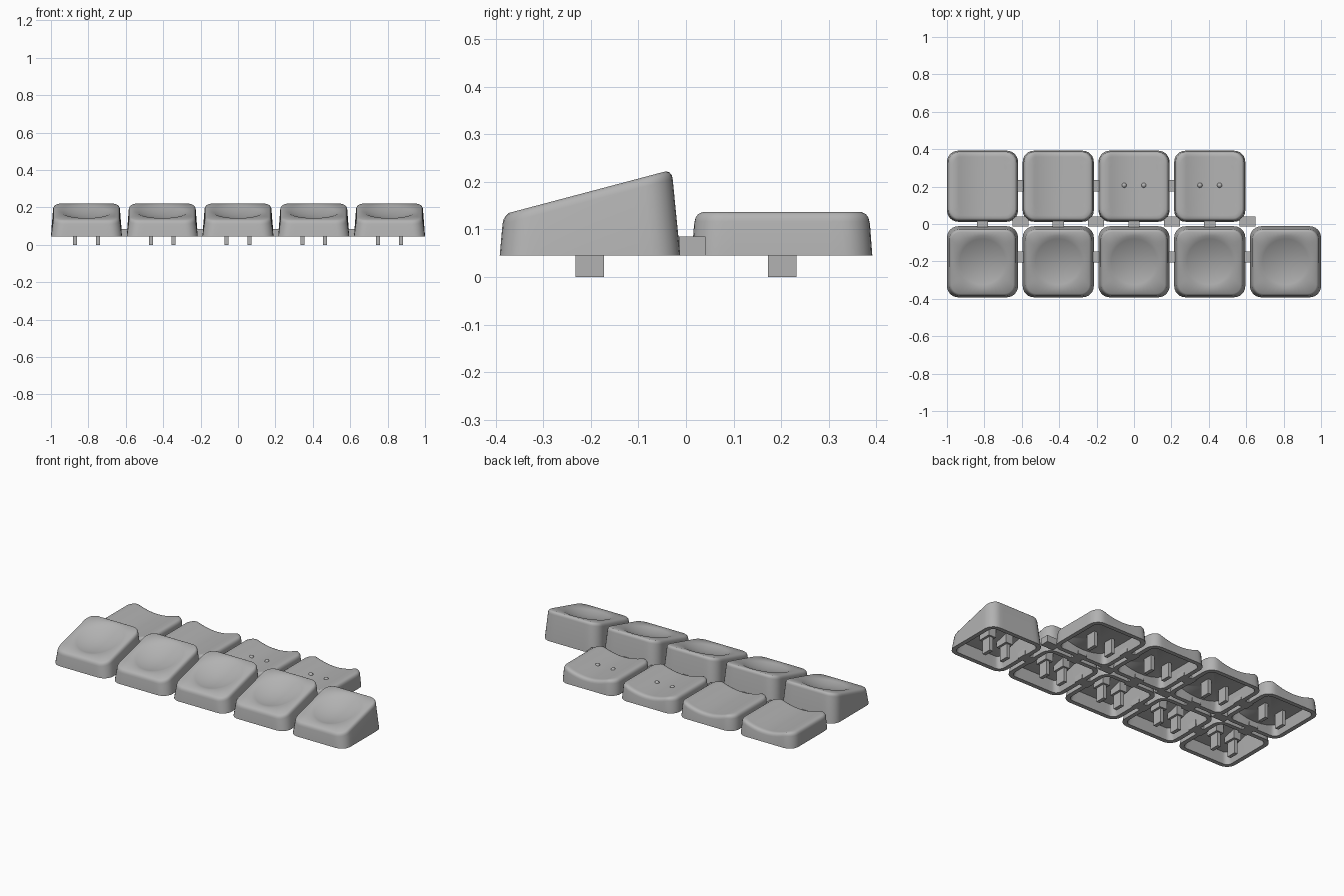
import bpy, bmesh, math

cube = bpy.data.objects.get("Cube")
if cube:
    bpy.data.objects.remove(cube, do_unlink=True)

grey = bpy.data.materials.new("plain_grey")
grey.use_nodes = True
grey.diffuse_color = (0.45, 0.45, 0.45, 1)
grey.node_tree.nodes["Principled BSDF"].inputs["Base Color"].default_value = (0.45, 0.45, 0.45, 1)

PITCH, BASE, DISH, DEPTH = 0.405, 0.045, 0.14, 0.028
COLUMNS = [PITCH * i for i in range(-2, 3)]


def finish(bm, name, smooth=False):
    bmesh.ops.recalc_face_normals(bm, faces=bm.faces)
    mesh = bpy.data.meshes.new(name)
    bm.to_mesh(mesh)
    bm.free()
    mesh.materials.append(grey)
    obj = bpy.data.objects.new(name, mesh)
    bpy.context.collection.objects.link(obj)
    if smooth:
        bpy.ops.object.select_all(action="DESELECT")
        obj.select_set(True)
        bpy.context.view_layer.objects.active = obj
        bpy.ops.object.shade_smooth_by_angle(angle=math.radians(35))
    return obj


def box(name, x0, x1, y0, y1, z0, z1):
    bm = bmesh.new()
    bmesh.ops.create_cube(bm, size=1)
    for v in bm.verts:
        v.co = (x0 + (v.co.x + 0.5) * (x1 - x0), y0 + (v.co.y + 0.5) * (y1 - y0),
                z0 + (v.co.z + 0.5) * (z1 - z0))
    return finish(bm, name)


def rounded_square(half, radius, cy=0, arc=6, side=10):
    """Outline points, counter-clockwise, with the straight sides subdivided."""
    pts, flat = [], half - radius
    for k in range(4):
        c, s = round(math.cos(k * math.pi / 2)), round(math.sin(k * math.pi / 2))
        local = [(half, -flat + 2 * flat * i / side) for i in range(side)]
        local += [(flat + radius * math.cos(a), flat + radius * math.sin(a))
                  for a in (math.pi / 2 * i / arc for i in range(arc))]
        pts += [(c * x - s * y, s * x + c * y + cy) for x, y in local]
    return pts


def front_top(x, y):
    bowl = max(0, 1 - (x * x + y * y) / DISH ** 2)
    return 0.18 + 0.265 * y - DEPTH * bowl


def back_top(x, y):
    return 0.137 - DEPTH * max(0, 1 - (x / DISH) ** 2)


def keycap(name, cx, cy, top, round_dish, top_half, shift):
    bm = bmesh.new()

    def ring(pts, z):
        return [bm.verts.new((cx + x, cy + y, z(x, y))) for x, y in pts]

    def outline(inset, z, half=top_half, dy=shift):
        return ring(rounded_square(half - inset, max(0.06 - inset, 0.02), dy), z)

    def floor(x, y):
        return BASE

    # hollow inside, from the ceiling down to the rim
    rings = [outline(0.034, lambda x, y: top(x, y) - 0.03),
             outline(0.026, floor, 0.19, 0),
             outline(0, floor, 0.19, 0)]
    # outer wall and rounded top edge
    for inset, drop in ((0, 0.02), (0.002, 0.011), (0.007, 0.004), (0.014, 0)):
        rings.append(outline(inset, lambda x, y, d=drop: top(x, y) - d))
    # dished top surface
    if round_dish:
        base = rounded_square(1, 0.3)
        for i in range(8):
            r = DISH * (1 - i / 8)
            rings.append(ring([(r * x / math.hypot(x, y), r * y / math.hypot(x, y))
                               for x, y in base], top))
    else:
        for i in range(1, 12):
            f = 1 - i / 12
            rings.append(ring([(x * f, y * f) for x, y in
                               rounded_square(top_half - 0.014, 0.046, shift)], top))
    for a, b in zip(rings, rings[1:]):
        for i in range(len(a)):
            j = (i + 1) % len(a)
            bm.faces.new((a[i], a[j], b[j], b[i]))
    for end, drop in ((rings[0], 0.03), (rings[-1], 0)):
        mid = bm.verts.new((cx, cy, top(0, 0) - drop))
        for i in range(len(end)):
            bm.faces.new((end[i], end[(i + 1) % len(end)], mid))
    finish(bm, name, True)


def stems(name, cx, cy, height, braced):
    for side in (-1, 1):
        x = cx + side * 0.061
        box(name + "_stem", x - 0.011, x + 0.011, cy - 0.03, cy + 0.03, 0, height)
        if braced:
            # thicker block carrying each stem under the tall ceiling
            box(name + "_stem_brace", x - 0.025, x + 0.025, cy - 0.04, cy + 0.04, 0.085, height)


# front row: tilted keys with a round bowl
for x in COLUMNS:
    keycap("front_key", x, -0.202, front_top, True, 0.179, -0.005)
    stems("front_key", x, -0.202, 0.14, True)

# back row: flat keys with a scooped top
for x in COLUMNS[:4]:
    keycap("back_key", x, 0.202, back_top, False, 0.185, 0)
    stems("back_key", x, 0.202, 0.09, False)

# raised finger dots on two back keys
for x in COLUMNS[2:4]:
    for side in (-1, 1):
        bm = bmesh.new()
        bmesh.ops.create_uvsphere(bm, u_segments=16, v_segments=10, radius=0.014)
        bmesh.ops.translate(bm, verts=bm.verts,
                            vec=(x + side * 0.053, 0.207, back_top(0.053, 0) - 0.004))
        finish(bm, "finger_dot", True)

# links joining the keys into one sheet
for i, x in enumerate(COLUMNS[:4]):
    gap = x + PITCH / 2
    box("front_link", gap - 0.045, gap + 0.045, -0.207, -0.147, BASE, 0.085)
    if i < 3:
        box("back_link", gap - 0.045, gap + 0.045, 0.175, 0.235, BASE, 0.085)
    box("row_link", x - 0.03, x + 0.03, -0.05, 0.05, BASE, 0.085)
    box("corner_link", gap - 0.043, gap + 0.043, -0.014, 0.041, BASE, 0.085)
